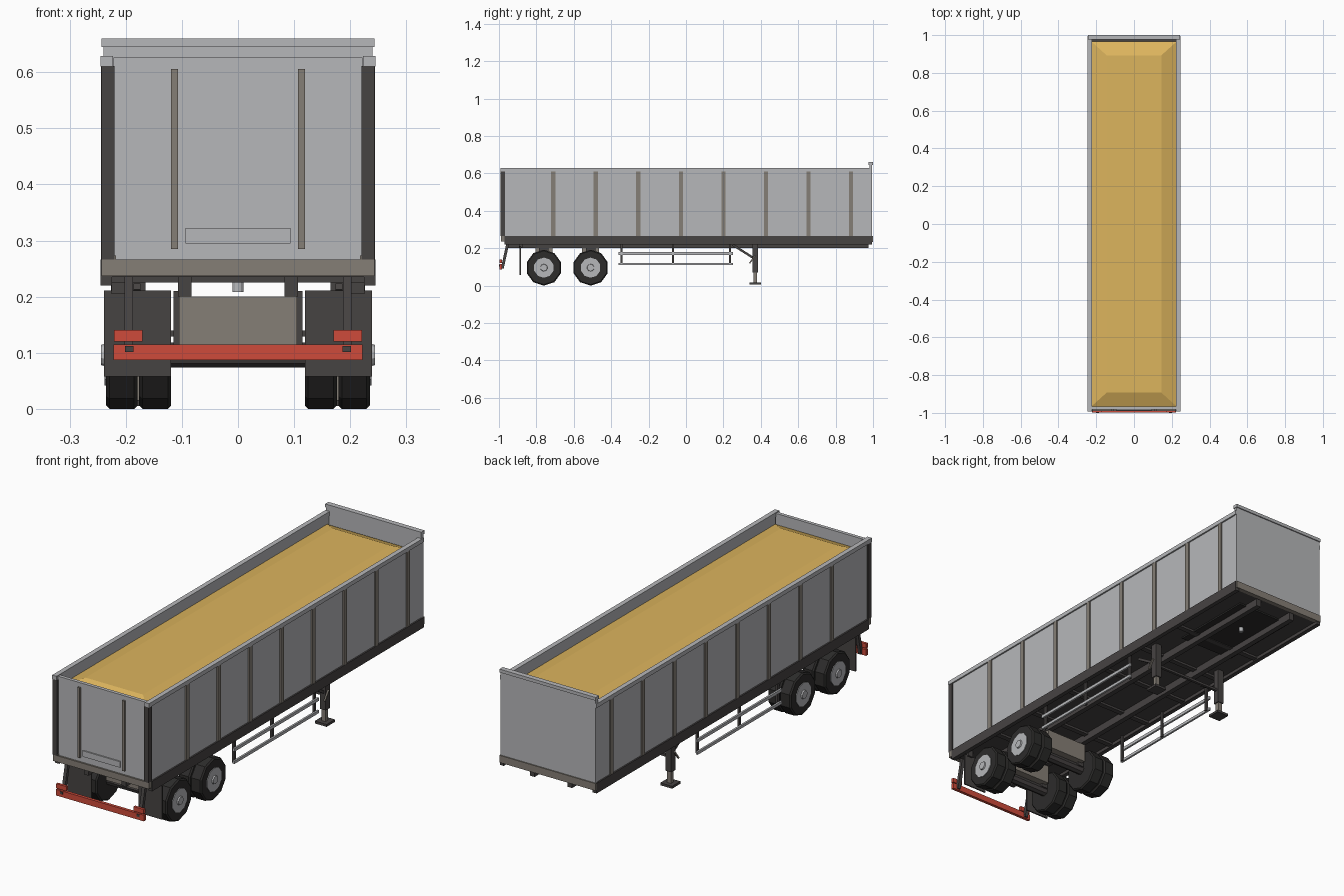
import bpy, bmesh, math
from mathutils import Vector, Matrix

old = bpy.data.objects.get("Cube")
if old:
    bpy.data.objects.remove(old, do_unlink=True)


def material(name, r, g, b):
    m = bpy.data.materials.new(name)
    m.use_nodes = True
    m.diffuse_color = (r, g, b, 1)
    m.node_tree.nodes["Principled BSDF"].inputs["Base Color"].default_value = (r, g, b, 1)
    return m


GREY = material("panel grey", 0.47, 0.475, 0.49)
DARK = material("chassis dark", 0.062, 0.056, 0.055)
BROWN = material("rib brown grey", 0.235, 0.21, 0.18)
TYRE = material("tyre black", 0.026, 0.025, 0.024)
RED = material("bumper red", 0.62, 0.07, 0.043)
GRAIN = material("grain gold", 0.72, 0.46, 0.11)


def finish(name, bm, mat):
    bmesh.ops.recalc_face_normals(bm, faces=bm.faces)
    me = bpy.data.meshes.new(name)
    bm.to_mesh(me)
    bm.free()
    me.materials.append(mat)
    ob = bpy.data.objects.new(name, me)
    bpy.context.scene.collection.objects.link(ob)
    return ob


def box(name, mat, x, y, z):
    """Box from (min, max) pairs."""
    bm = bmesh.new()
    size = [b - a for a, b in (x, y, z)]
    mid = [(a + b) / 2 for a, b in (x, y, z)]
    bmesh.ops.create_cube(bm, size=1, matrix=Matrix.Translation(mid) @ Matrix.Diagonal((*size, 1)))
    return finish(name, bm, mat)


def pair(name, mat, x, y, z):
    """The same box on the left (+x) and the right (-x)."""
    box("left_" + name, mat, x, y, z)
    box("right_" + name, mat, (-x[1], -x[0]), y, z)


def beam(name, mat, a, b, width):
    a, b = Vector(a), Vector(b)
    bm = bmesh.new()
    rot = (b - a).to_track_quat('Z', 'Y').to_matrix().to_4x4()
    size = Matrix.Diagonal((width, width, (b - a).length, 1))
    bmesh.ops.create_cube(bm, size=1, matrix=Matrix.Translation((a + b) / 2) @ rot @ size)
    return finish(name, bm, mat)


def lathe_x(name, mat, y, z, profile, sides):
    """Faceted solid around an axis along x; profile holds (x, radius)."""
    bm = bmesh.new()
    rings = []
    for x, r in profile:
        ring = []
        for i in range(sides):
            t = -math.pi / 2 + math.tau * i / sides
            ring.append(bm.verts.new((x, y + r * math.cos(t), z + r * math.sin(t))))
        rings.append(ring)
    for a, b in zip(rings, rings[1:]):
        for i in range(sides):
            j = (i + 1) % sides
            bm.faces.new((a[i], a[j], b[j], b[i]))
    bm.faces.new(rings[0])
    bm.faces.new(rings[-1])
    return finish(name, bm, mat)


# Body: floor, walls, headboard and tailgate
box("floor", DARK, (-0.235, 0.235), (-0.97, 0.985), (0.235, 0.262))
pair("side_wall", GREY, (0.226, 0.238), (-0.975, 0.985), (0.26, 0.615))
pair("top_rail", GREY, (0.223, 0.245), (-0.992, 0.995), (0.61, 0.629))
pair("bottom_rail", DARK, (0.225, 0.245), (-0.97, 0.995), (0.22, 0.266))
box("headboard", GREY, (-0.24, 0.24), (0.98, 0.995), (0.26, 0.65))
box("headboard_lip", GREY, (-0.243, 0.243), (0.976, 1.0), (0.645, 0.66))
box("back_sill", BROWN, (-0.243, 0.243), (0.98, 1.0), (0.233, 0.266))
box("front_sill", BROWN, (-0.243, 0.243), (-0.99, -0.965), (0.237, 0.266))
box("tailgate", GREY, (-0.222, 0.222), (-0.982, -0.966), (0.266, 0.626))
pair("corner_post", DARK, (0.22, 0.243), (-0.992, -0.968), (0.266, 0.611))
pair("tailgate_rib", BROWN, (0.107, 0.119), (-0.99, -0.98), (0.285, 0.606))
box("tailgate_hatch", GREY, (-0.094, 0.094), (-0.988, -0.98), (0.295, 0.322))
pair("tailgate_latch", BROWN, (0.217, 0.226), (-0.99, -0.98), (0.264, 0.273))

# Vertical ribs along both sides
for i in range(8):
    y = -0.71 + 0.2275 * i
    pair(f"side_rib_{i + 1}", BROWN, (0.236, 0.244), (y - 0.011, y + 0.011), (0.266, 0.611))

# Heaped load with sloping edges
bm = bmesh.new()
low, high = [], []
for sx, sy in ((-1, -1), (1, -1), (1, 1), (-1, 1)):
    low.append(bm.verts.new((sx * 0.227, sy * 0.967, 0.575)))
    high.append(bm.verts.new((sx * 0.145, sy * 0.893, 0.606)))
bm.faces.new(high)
bm.faces.new(low)
for i in range(4):
    j = (i + 1) % 4
    bm.faces.new((low[i], low[j], high[j], high[i]))
finish("grain_load", bm, GRAIN)

# Chassis rails, cross members and coupling
pair("chassis_rail", DARK, (0.083, 0.107), (-0.96, 0.975), (0.2, 0.237))
for i in range(7):
    y = -0.93 + 0.25 * i
    box(f"cross_member_{i + 1}", DARK, (-0.225, 0.225), (y - 0.012, y + 0.012), (0.225, 0.237))
box("coupling_plate", TYRE, (-0.14, 0.14), (0.5, 0.9), (0.228, 0.237))
bm = bmesh.new()
bmesh.ops.create_cone(bm, cap_ends=True, segments=12, radius1=0.01, radius2=0.01, depth=0.028,
                      matrix=Matrix.Translation((0, 0.74, 0.222)))
finish("king_pin", bm, GREY)

# Axles with dual wheels
for n, y in enumerate((-0.76, -0.51), 1):
    lathe_x(f"axle_{n}", DARK, y, 0.096, [(-0.13, 0.022), (0.13, 0.022)], 8)
    box(f"axle_housing_{n}", BROWN, (-0.105, 0.105), (y - 0.045, y + 0.045), (0.115, 0.2))
    pair(f"spring_bracket_{n}", DARK, (0.083, 0.115), (y - 0.025, y + 0.025), (0.1, 0.21))
    for side, s in (("left", 1), ("right", -1)):
        for part, a, b in (("inner", 0.119, 0.176), ("outer", 0.179, 0.235)):
            lathe_x(f"{side}_{part}_tyre_{n}", TYRE, y, 0.096,
                    [(s * a, 0.09), (s * (a + 0.006), 0.096), (s * (b - 0.006), 0.096), (s * b, 0.09)], 10)
        lathe_x(f"{side}_rim_{n}", GREY, y, 0.096, [(s * 0.228, 0.054), (s * 0.238, 0.054)], 10)
        lathe_x(f"{side}_hub_{n}", GREY, y, 0.096, [(s * 0.23, 0.022), (s * 0.244, 0.018)], 10)

# Mud flaps
pair("mud_flap", DARK, (0.119, 0.239), (-0.889, -0.883), (0.058, 0.211))
pair("mud_flap_hanger", DARK, (0.2, 0.225), (-0.892, -0.875), (0.205, 0.237))

# Front bumper bar with lamp plates and hangers
box("bumper", RED, (-0.222, 0.222), (-0.997, -0.983), (0.087, 0.115))
pair("lamp_plate", RED, (0.17, 0.221), (-0.997, -0.985), (0.12, 0.141))
pair("bumper_bolt", DARK, (0.186, 0.201), (-1.0, -0.98), (0.101, 0.112))
for side, s in (("left", 1), ("right", -1)):
    beam(f"{side}_bumper_hanger", DARK, (s * 0.195, -0.95, 0.24), (s * 0.195, -0.982, 0.092), 0.015)

# Side guards
pair("upper_guard_rail", GREY, (0.225, 0.234), (-0.36, 0.25), (0.165, 0.179))
pair("lower_guard_rail", GREY, (0.225, 0.234), (-0.36, 0.25), (0.109, 0.122))
for i, y in enumerate((-0.345, -0.07, 0.235), 1):
    pair(f"guard_post_{i}", DARK, (0.216, 0.226), (y - 0.006, y + 0.006), (0.109, 0.237))

# Landing legs
pair("leg_tube", DARK, (0.165, 0.195), (0.355, 0.385), (0.07, 0.237))
pair("leg_slider", BROWN, (0.17, 0.19), (0.36, 0.38), (0.012, 0.072))
pair("leg_foot", DARK, (0.15, 0.21), (0.34, 0.4), (0.005, 0.016))
box("leg_cross_brace", DARK, (-0.17, 0.17), (0.364, 0.376), (0.129, 0.14))
for side, s in (("left", 1), ("right", -1)):
    beam(f"{side}_leg_brace", DARK, (s * 0.18, 0.365, 0.145), (s * 0.18, 0.25, 0.218), 0.012)
    beam(f"{side}_crank", BROWN, (s * 0.2, 0.34, 0.12), (s * 0.2, 0.37, 0.16), 0.007)
